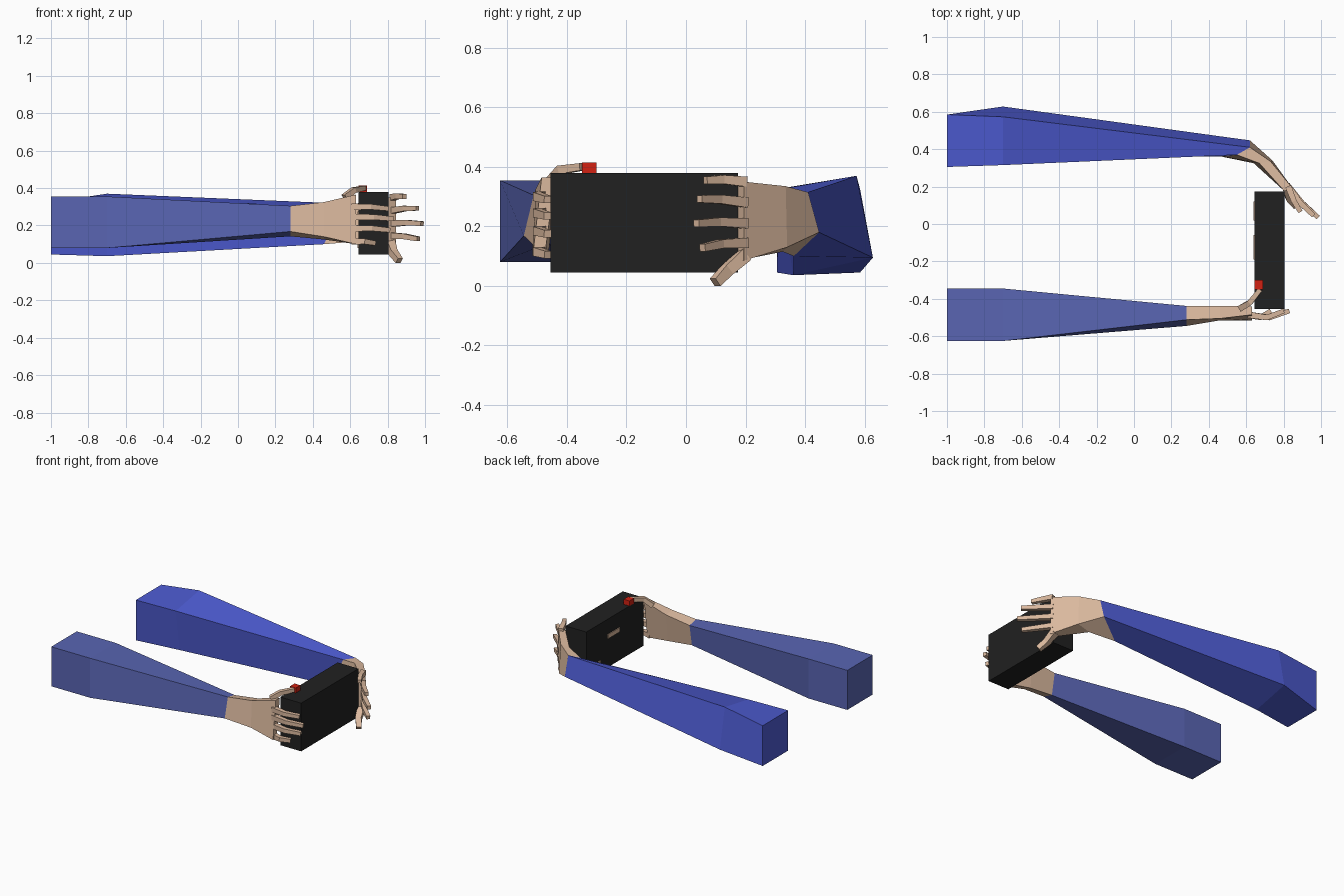
import bpy
import bmesh
from mathutils import Vector

cube = bpy.data.objects.get("Cube")
if cube:
    bpy.data.objects.remove(cube)


def material(name, rgb):
    m = bpy.data.materials.new(name)
    m.use_nodes = True
    m.diffuse_color = (*rgb, 1)
    m.node_tree.nodes["Principled BSDF"].inputs["Base Color"].default_value = (*rgb, 1)
    return m


skin = material("skin", (0.70, 0.48, 0.34))
dull_blue = material("dull_blue", (0.10, 0.13, 0.45))
bright_blue = material("bright_blue", (0.075, 0.105, 0.64))
black = material("black", (0.015, 0.015, 0.015))
red = material("red", (0.65, 0.015, 0.006))


def finish(bm, name, mat):
    bmesh.ops.recalc_face_normals(bm, faces=bm.faces)
    mesh = bpy.data.meshes.new(name)
    bm.to_mesh(mesh)
    bm.free()
    mesh.materials.append(mat)
    obj = bpy.data.objects.new(name, mesh)
    bpy.context.collection.objects.link(obj)
    return obj


def loft(name, rings, mat):
    """Skin a closed, capped tube over rings of equal point count."""
    bm = bmesh.new()
    rows = [[bm.verts.new(p) for p in ring] for ring in rings]
    n = len(rows[0])
    for a, b in zip(rows, rows[1:]):
        for i in range(n):
            j = (i + 1) % n
            bm.faces.new((a[i], a[j], b[j], b[i]))
    bm.faces.new(rows[0])
    bm.faces.new(rows[-1])
    return finish(bm, name, mat)


def box(name, low, high, mat):
    x0, y0, z0 = low
    x1, y1, z1 = high
    rings = [[(x, y0, z0), (x, y1, z0), (x, y1, z1), (x, y0, z1)] for x in (x0, x1)]
    return loft(name, rings, mat)


def finger(name, path, width=0.034):
    """Tapered square tube along a bent path."""
    pts = [Vector(p) for p in path]
    rings = []
    for i, p in enumerate(pts):
        d = (pts[min(i + 1, len(pts) - 1)] - pts[max(i - 1, 0)]).normalized()
        side = d.cross(Vector((0, 0, 1))).normalized()
        up = side.cross(d)
        r = width * (0.5 - 0.07 * i)
        rings.append([p + side * a * r + up * b * r
                      for a, b in ((1, 1), (1, -1), (-1, -1), (-1, 1))])
    return loft(name, rings, skin)


def at(x, section):
    return [(x, y, z) for y, z in section]


# Front arm: straight square sleeve narrowing to the wrist
sleeve = [(-.625, .355), (-.625, .08), (-.345, .08), (-.345, .355)]
wrist = at(.28, [(-.512, .305), (-.545, .168), (-.465, .142), (-.438, .29)])
loft("front_sleeve", [at(-1, sleeve), at(-.7, sleeve), wrist], dull_blue)
loft("front_palm", [
    wrist,
    at(.46, [(-.505, .325), (-.515, .14), (-.46, .125), (-.438, .315)]),
    at(.63, [(-.485, .365), (-.515, .10), (-.475, .10), (-.44, .365)]),
], skin)

# Front fingers wrap over the near end of the box
for i, (z, tip) in enumerate([(.30, .80), (.245, .83), (.185, .81), (.115, .73)]):
    mid = (.62 + tip) / 2
    finger(f"front_finger_{i + 1}",
           [(.61, -.485, z), (mid, -.50, z), (tip, -.465, z - .01)])
finger("front_thumb", [(.57, -.45, .35), (.62, -.42, .39), (.675, -.35, .40)])

# Back arm: sleeve with a twisted elbow and a slanted cuff
cuff = [(.62, .41, .315), (.62, .447, .18), (.46, .362, .10), (.55, .37, .30)]
loft("back_sleeve", [
    at(-1, [(.585, .325), (.585, .045), (.305, .045), (.305, .325)]),
    at(-.7, [(.573, .37), (.628, .095), (.36, .036), (.315, .325)]),
    cuff,
], bright_blue)
loft("back_palm", [
    cuff,
    [(.73, .335, .335), (.74, .34, .13), (.64, .325, .115), (.67, .325, .325)],
    [(.845, .195, .35), (.845, .195, .085), (.805, .175, .085), (.805, .175, .35)],
], skin)

# Back fingers fan out past the far end of the box
fan = [(.35, .89, .065, .355), (.28, .96, .045, .292),
       (.21, .985, .035, .21), (.145, .965, .055, .128)]
for i, (z, x, y, tip_z) in enumerate(fan):
    middle = ((.83 + x) / 2 - .005, (.2 + y) / 2 - .01, (z + tip_z) / 2 + .005)
    finger(f"back_finger_{i + 1}", [(.825, .2, z), middle, (x, y, tip_z)])
finger("back_thumb", [(.815, .2, .105), (.83, .14, .055), (.862, .098, .012)], .045)

# Held box with its button and two small plates on the inner side
box("box_body", (.645, -.455, .045), (.805, .175, .38), black)
box("red_button", (.645, -.35, .38), (.69, -.30, .415), red)
box("upper_plate", (.640, -.19, .245), (.647, -.06, .275), skin)
box("lower_plate", (.640, .02, .08), (.647, .12, .125), skin)
